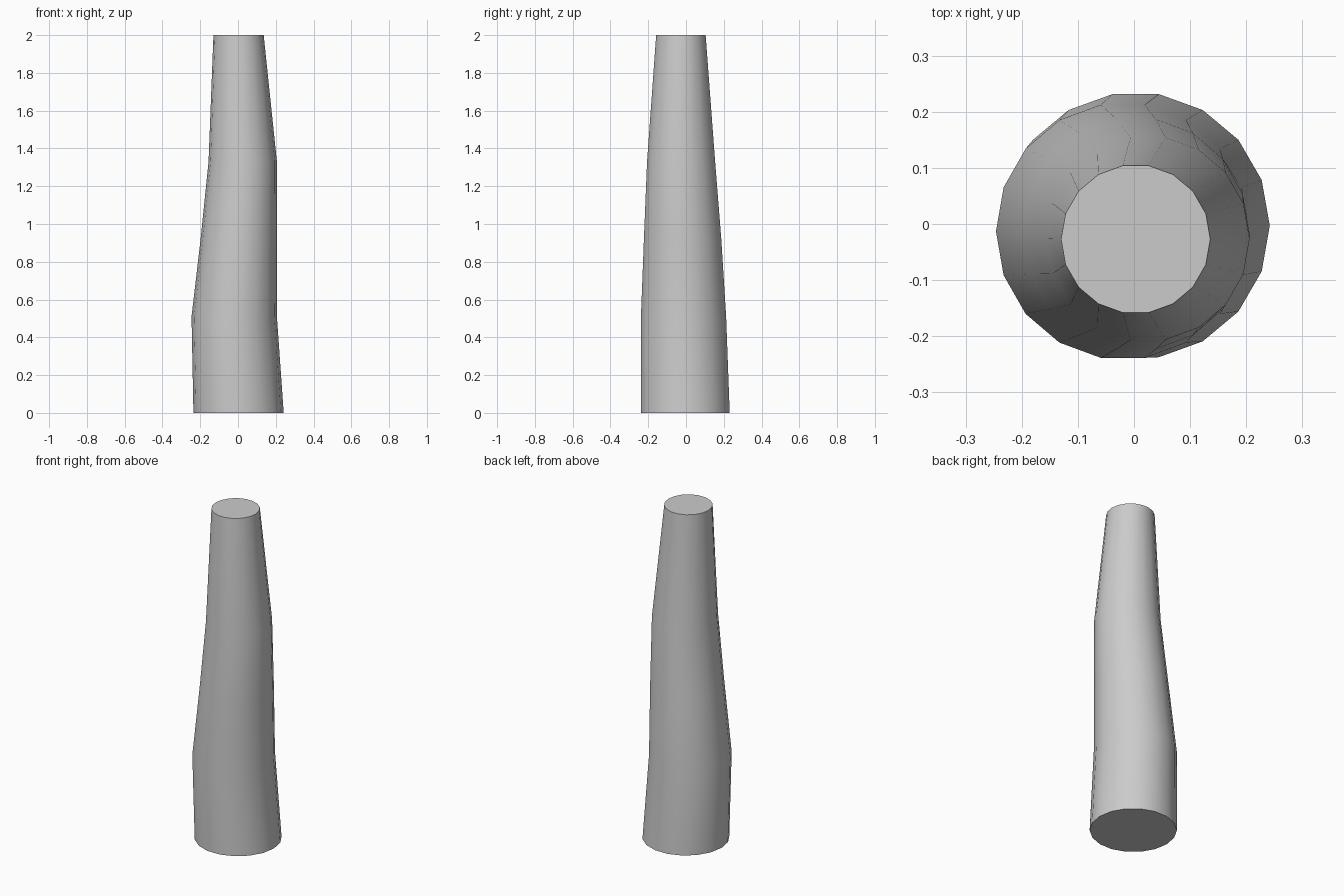
import bpy, bmesh, math

if "Cube" in bpy.data.objects:
    bpy.data.objects.remove(bpy.data.objects["Cube"])

SIDES = 18
# Rings of the trunk: height, centre x, centre y, radius x, radius y
RINGS = [
    (0.00, 0.003, -0.003, 0.239, 0.238),
    (0.51, -0.020, -0.013, 0.226, 0.229),
    (0.92, 0.004, -0.018, 0.202, 0.208),
    (1.33, 0.025, -0.026, 0.181, 0.183),
    (2.00, 0.003, -0.027, 0.133, 0.133),
]

bm = bmesh.new()
loops = []
for z, cx, cy, rx, ry in RINGS:
    loops.append([bm.verts.new((cx + rx * math.cos(2 * math.pi * i / SIDES),
                                cy + ry * math.sin(2 * math.pi * i / SIDES), z))
                  for i in range(SIDES)])

# Side walls between neighbouring rings
for low, high in zip(loops, loops[1:]):
    for i in range(SIDES):
        j = (i + 1) % SIDES
        bm.faces.new((low[i], low[j], high[j], high[i]))

# Flat end caps
bm.faces.new(list(reversed(loops[0])))
bm.faces.new(loops[-1])

mesh = bpy.data.meshes.new("tapered_trunk")
bm.to_mesh(mesh)
bm.free()
trunk = bpy.data.objects.new("tapered_trunk", mesh)
bpy.context.collection.objects.link(trunk)

# Smooth walls with sharp rims
bpy.context.view_layer.objects.active = trunk
trunk.select_set(True)
bpy.ops.object.shade_smooth_by_angle(angle=math.radians(35))
